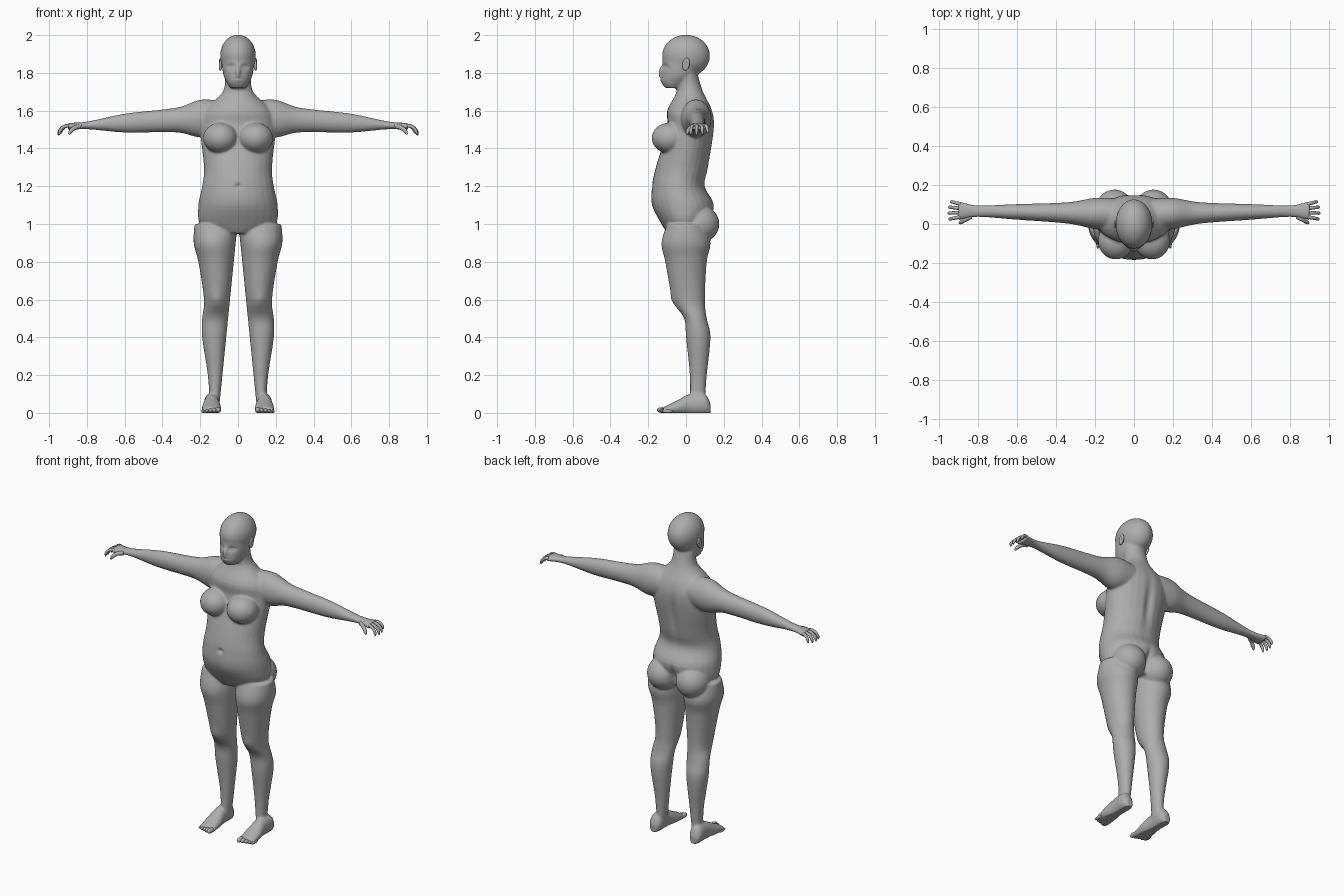
import bpy, bmesh, math
from mathutils import Vector, Matrix

cube = bpy.data.objects.get("Cube")
if cube:
    bpy.data.objects.remove(cube, do_unlink=True)

grey = (.42, .42, .42, 1)
skin = bpy.data.materials.new("neutral grey")
skin.use_nodes = True
skin.diffuse_color = grey
skin.node_tree.nodes["Principled BSDF"].inputs["Base Color"].default_value = grey
X, Y, Z = Matrix.Identity(3)


def smooth_rows(rows, steps=4):
    """Catmull-Rom interpolation between the given rows."""
    rows = [Vector(row) for row in rows]
    padded = [rows[0], *rows, rows[-1]]
    result = []
    for before, start, end, after in zip(padded, rows, rows[1:], padded[3:]):
        leave, arrive = (end - before) / 2, (after - start) / 2
        for step in range(steps):
            t = step / steps
            blend = t * t * (3 - 2 * t)
            result.append(start.lerp(end, blend) + leave * t * (1 - t) ** 2
                          - arrive * t * t * (1 - t))
    return result + [rows[-1]]


def loft(bm, rows, side, up=None, mirror=1, segments=28):
    """Skin ellipses given as x, y, z, side radius, up radius."""
    rows = smooth_rows(rows)
    last = len(rows) - 1
    rings = []
    for index, row in enumerate(rows):
        centre = Vector(row[:3])
        tangent = Vector(rows[min(index + 1, last)][:3]) - Vector(rows[max(index - 1, 0)][:3])
        lift = up or tangent.cross(side).normalized()
        ring = []
        for segment in range(segments):
            angle = math.tau * segment / segments
            point = centre + side * (row[3] * math.cos(angle)) + lift * (row[4] * math.sin(angle))
            ring.append(bm.verts.new((point.x * mirror, point.y, point.z)))
        rings.append(ring)
    for lower, upper in zip(rings, rings[1:]):
        for segment in range(segments):
            bm.faces.new((lower[segment - 1], lower[segment], upper[segment], upper[segment - 1]))
    bm.faces.new(rings[0])
    bm.faces.new(rings[-1])


def column(bm, rows, inner, mirror=1):
    """Upright loft from rows of z, outer x, front y, back y; inner(z, outer) gives the other side."""
    loft(bm, [((outer + inner(z, outer)) / 2, (front + back) / 2, z,
               (outer - inner(z, outer)) / 2, (back - front) / 2)
              for z, outer, front, back in rows], X, Y, mirror)


def ellipsoid(bm, centre, radii, tilt=0):
    matrix = Matrix.Translation(centre) @ Matrix.Rotation(tilt, 4, 'X') @ Matrix.Diagonal((*radii, 1))
    bmesh.ops.create_uvsphere(bm, u_segments=24, v_segments=16, radius=1, matrix=matrix)


def finger(bm, start, heading, bone, curl, radius, mirror):
    """Short bones that bend further down one after another."""
    point = Vector(start)
    rows = [(*point, radius, radius)]
    for joint in range(5):
        bend = curl * joint
        point += bone * Vector((math.cos(heading) * math.cos(bend),
                                math.sin(heading) * math.cos(bend), -math.sin(bend)))
        radius *= .4 if joint == 4 else .95
        rows.append((*point, radius, radius))
    loft(bm, rows, Y, mirror=mirror, segments=12)


def dent(mesh, at, width, height, depth):
    """Push the surface along y with a soft round falloff, on both sides."""
    reach = Vector((width, .05, height))
    for vertex in mesh.vertices:
        offset = Vector((abs(vertex.co.x), vertex.co.y, vertex.co.z)) - Vector(at)
        distance = sum((a / b) ** 2 for a, b in zip(offset, reach))
        if distance < 6:
            vertex.co.y += depth * math.exp(-distance)


def make(name, bm):
    bmesh.ops.recalc_face_normals(bm, faces=bm.faces[:])
    mesh = bpy.data.meshes.new(name)
    bm.to_mesh(mesh)
    bm.free()
    mesh.materials.append(skin)
    mesh.shade_smooth()
    obj = bpy.data.objects.new(name, mesh)
    bpy.context.collection.objects.link(obj)
    return obj


# Upright profiles: z, outer x, front y, back y
torso = [(.95, .1, -.1, .1), (1, .2, -.13, .12), (1.1, .21, -.18, .15), (1.2, .19, -.18, .1),
         (1.3, .18, -.16, .12), (1.5, .2, -.1, .15), (1.6, .18, -.1, .14),
         (1.7, .08, -.05, .09), (1.8, .07, -.05, .06)]
jaw = [(1.72, .04, -.11, -.02), (1.75, .06, -.13, .02), (1.8, .08, -.13, .07), (1.9, .09, -.12, .1)]
leg = [(1, .23, -.1, .1), (.9, .235, -.13, .13), (.8, .21, -.11, .11), (.6, .18, -.07, .1),
       (.5, .19, -.01, .11), (.4, .19, 0, .13), (.2, .16, .02, .11), (.05, .15, .02, .1)]
# Arm down to the palm: x, depth radius, height radius
arm = [(.1, .08, .09), (.2, .08, .1), (.3, .06, .07), (.4, .05, .06),
       (.6, .04, .05), (.8, .03, .02), (.9, .05, .02)]
# Foot from heel to ball: y, half width, top
foot = [(.13, .02, .05), (.1, .04, .1), (.02, .04, .1), (-.04, .05, .07), (-.12, .05, .03)]
sole = -.01

bm = bmesh.new()
for profile in (torso, jaw):
    column(bm, profile, lambda z, outer: -outer)
ellipsoid(bm, (0, 0, 1.89), (.095, .127, .112))              # skull
ellipsoid(bm, (0, -.125, 1.81), (.014, .02, .035), -.3)      # nose
for s in (1, -1):
    column(bm, leg, lambda z, outer: .1 * (1.02 - z), s)
    loft(bm, [(x, .05 + .02 * x, 1.57 - .06 * x, deep, high) for x, deep, high in arm], Y, Z, s)
    loft(bm, [(.14, y, (top + sole) / 2, half, (top - sole) / 2) for y, half, top in foot], X, Z, s)
    ellipsoid(bm, (.093 * s, -.085, 1.455), (.092, .097, .082))   # breast
    ellipsoid(bm, (.1 * s, .07, 1), (.1, .107, .1))               # buttock
body = make("body", bm)

# Fuse the parts into one skin
remesh = body.modifiers.new("fuse", 'REMESH')
remesh.mode = 'VOXEL'
remesh.voxel_size = .0065
relax = body.modifiers.new("relax", 'SMOOTH')
relax.factor = .5
relax.iterations = 7
graph = bpy.context.evaluated_depsgraph_get()
fused = bpy.data.meshes.new_from_object(body.evaluated_get(graph))
body.modifiers.clear()
body.data = fused

# Sculpted details
dent(fused, at=(.038, -.12, 1.832), width=.02, height=.013, depth=.014)    # eye socket
dent(fused, at=(.036, -.11, 1.83), width=.011, height=.007, depth=-.006)   # eyelid
dent(fused, at=(0, -.13, 1.77), width=.02, height=.015, depth=-.007)       # lips
dent(fused, at=(0, -.13, 1.77), width=.025, height=.004, depth=.007)       # mouth line
dent(fused, at=(0, -.18, 1.2), width=.014, height=.012, depth=.014)        # navel
dent(fused, at=(0, .13, 1.4), width=.025, height=.15, depth=-.014)         # spine
dent(fused, at=(0, .16, 1), width=.016, height=.07, depth=-.03)            # cleft
dent(fused, at=(.115, -.06, .6), width=.03, height=.04, depth=-.008)       # kneecap
for vertex in fused.vertices:
    vertex.co.z = max(vertex.co.z, 0)
fused.shade_smooth()

for side, s in (("left", 1), ("right", -1)):
    # Curled fingers and thumb
    bm = bmesh.new()
    for number, length in enumerate((.95, 1, .95, .8)):
        fan = number - 1.3
        finger(bm, (.89, .065 + .022 * fan, 1.52), fan * .15, .018 * length, .35, .01, s)
    finger(bm, (.83, .04, 1.515), -.5, .018, .25, .013, s)
    make(side + "_fingers", bm)

    # Toes shrink towards the outside
    bm = bmesh.new()
    for number in range(5):
        radius = .015 - .0015 * number
        ellipsoid(bm, ((.105 + .02 * number) * s, .007 * number - .125, radius), (radius, .03, radius))
    make(side + "_toes", bm)

    # Ear with a hollow bowl
    bm = bmesh.new()
    ellipsoid(bm, (.094 * s, 0, 1.845), (.011, .019, .034), -.2)
    for vertex in bm.verts:
        if vertex.co.x * s > .094:
            hollow = (vertex.co.y / .01) ** 2 + ((vertex.co.z - 1.845) / .02) ** 2
            vertex.co.x -= s * .01 * math.exp(-hollow)
    make(side + "_ear", bm)
